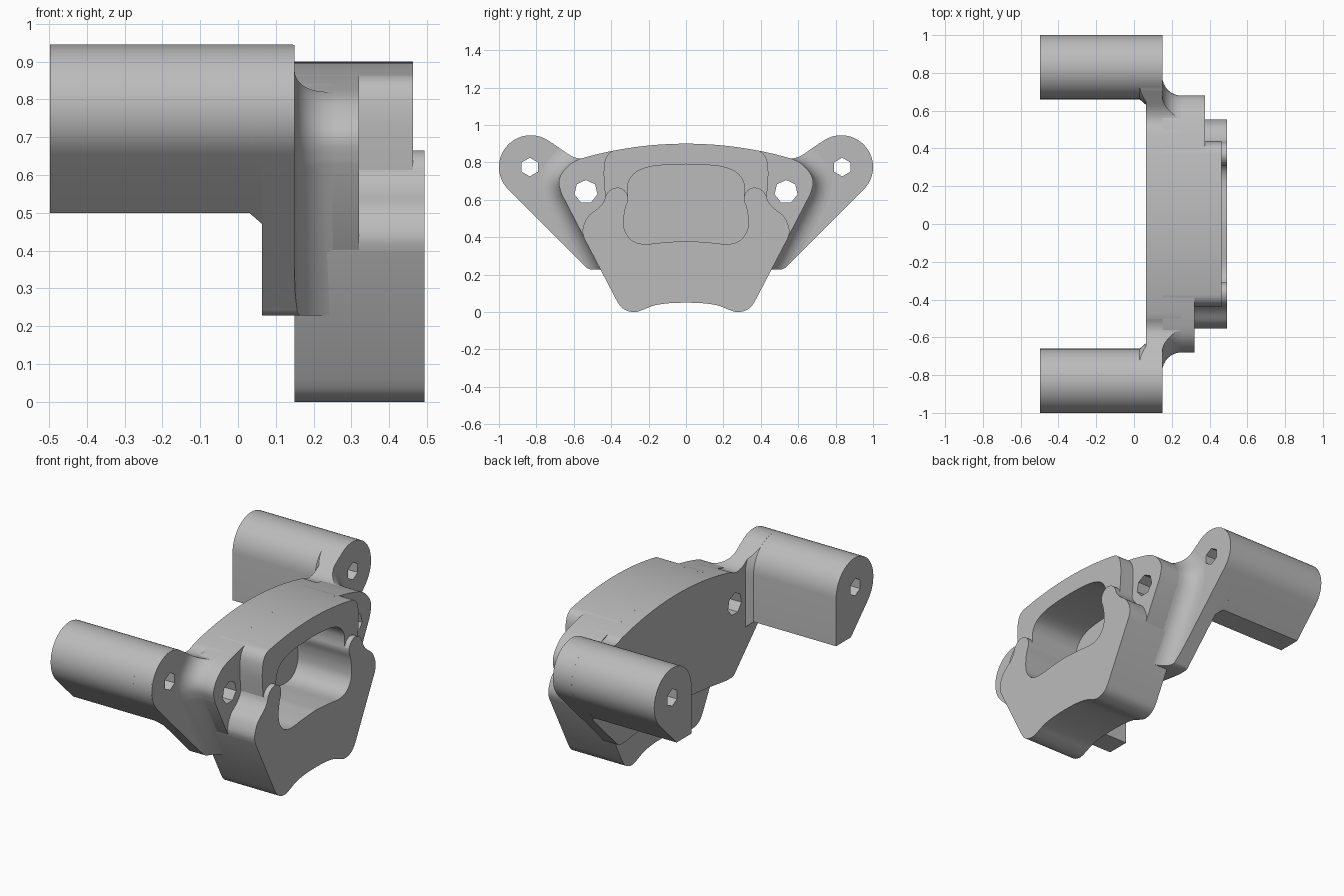
import bpy, bmesh, math
from mathutils import Vector

if "Cube" in bpy.data.objects:
    bpy.data.objects.remove(bpy.data.objects["Cube"], do_unlink=True)

grey = bpy.data.materials.new("plain grey")
grey.use_nodes = True
colour = (0.5, 0.5, 0.5, 1)
grey.diffuse_color = colour
grey.node_tree.nodes["Principled BSDF"].inputs["Base Color"].default_value = colour


def loft(name, rings):
    """Solid through (x, outline) rings, each outline being (y, z) points."""
    bm = bmesh.new()
    loops = [[bm.verts.new((x, y, z)) for y, z in pts] for x, pts in rings]
    for a, b in zip(loops, loops[1:]):
        for i in range(len(a)):
            j = (i + 1) % len(a)
            bm.faces.new((a[i], a[j], b[j], b[i]))
    bm.faces.new(loops[0][::-1])
    bm.faces.new(loops[-1])
    bmesh.ops.recalc_face_normals(bm, faces=bm.faces)
    mesh = bpy.data.meshes.new(name)
    bm.to_mesh(mesh)
    bm.free()
    mesh.materials.append(grey)
    obj = bpy.data.objects.new(name, mesh)
    bpy.context.collection.objects.link(obj)
    return obj


def prism(name, pts, x0, x1):
    return loft(name, [(x0, pts), (x1, pts)])


def flip(pts, side):
    return [(side * y, z) for y, z in pts]


def whole(half):
    """Close a half outline running from the top centre to the bottom centre."""
    return half + flip(half[1:-1][::-1], -1)


def arc(cy, cz, r, a0, a1, n):
    angles = [math.radians(a0 + (a1 - a0) * i / n) for i in range(n + 1)]
    return [(cy + r * math.cos(a), cz + r * math.sin(a)) for a in angles]


def crown(y0, y1, n=12):
    ys = [y0 + (y1 - y0) * i / n for i in range(n + 1)]
    return [(y, 0.9 - 0.25 * y * y) for y in ys]


def spline(pts, n=4):
    """Smooth open path through the points."""
    p = [Vector(q) for q in [pts[0]] + pts + [pts[-1]]]
    out = []
    for a, b, c, d in zip(p, p[1:], p[2:], p[3:]):
        for i in range(n):
            t = i / n
            q = b + (c - a) * t / 2 + (a * 2 - b * 5 + c * 4 - d) * t * t / 2
            q += (b * 3 - a - c * 3 + d) * t ** 3 / 2
            out.append(tuple(q))
    return out + [pts[-1]]


def offset(pts, dist):
    """Grow a clockwise outline outward."""
    out = []
    for i, p in enumerate(pts):
        p = Vector(p)
        a = (p - Vector(pts[i - 1])).normalized()
        b = (Vector(pts[(i + 1) % len(pts)]) - p).normalized()
        na, nb = Vector((-a.y, a.x)), Vector((-b.y, b.x))
        m = (na + nb) / max(1 + na.dot(nb), 0.4)
        out.append(tuple(p + m * dist))
    return out


def boolean(obj, tool, op="DIFFERENCE"):
    mod = obj.modifiers.new("cut", "BOOLEAN")
    mod.operation, mod.solver, mod.object = op, "EXACT", tool
    bpy.ops.object.select_all(action="DESELECT")
    bpy.context.view_layer.objects.active = obj
    obj.select_set(True)
    bpy.ops.object.modifier_apply(modifier=mod.name)


# Shared outlines
corner = spline([(0.5, 0.8375), (0.57, 0.817), (0.62, 0.79), (0.665, 0.74),
                 (0.68, 0.69), (0.665, 0.63)])
foot = spline([(0.37, 0.06), (0.345, 0.025), (0.31, 0.005), (0.27, 0),
               (0.23, 0.012), (0.17, 0.035), (0.09, 0.047), (0, 0.05)])
flange = whole(crown(0, 0.47) + corner + foot)
ear = whole(crown(0, 0.47)
            + spline([(0.5, 0.8375), (0.53, 0.824), (0.565, 0.82), (0.61, 0.833),
                      (0.66, 0.865), (0.71, 0.9)])
            + arc(0.83, 0.775, 0.17, 130, -45, 24)
            + spline([(0.545, 0.25), (0.53, 0.235), (0.51, 0.228)])
            + [(0.46, 0.228), (0.3, 0.25), (0.15, 0.265), (0, 0.27)])
post = [(0.66, 0.5)] + arc(0.83, 0.775, 0.17, 180, -45, 30) + [(0.795, 0.5)]

# Back plate with its two ears
parts = [prism("mount_plate", ear, 0.063, 0.15)]

# Lower cradle with the rounded lobes
lobe = spline([(0.3, 0.585), (0.315, 0.63), (0.335, 0.655), (0.365, 0.665),
               (0.4, 0.655), (0.425, 0.63), (0.44, 0.59), (0.47, 0.555),
               (0.52, 0.515), (0.545, 0.47), (0.553, 0.43), (0.545, 0.395)])
cradle = prism("lower_cradle", whole([(0, 0.58)] + lobe + foot), 0.15, 0.493)

# Upper arch
shoulder = spline([(0.39, 0.862), (0.415, 0.845), (0.433, 0.81), (0.44, 0.75),
                   (0.437, 0.68), (0.43, 0.6)])
arch = prism("upper_arch", whole(crown(0, 0.37) + shoulder
                                 + [(0.36, 0.5), (0, 0.5)]), 0.15, 0.463)

# Concave blend between the ears and the block
R = 0.1
rings = []
for i in range(9):
    a = math.pi / 2 * i / 8
    rings.append((0.15 + R * (1 - math.sin(a)), offset(flange, R * (1 - math.cos(a)))))
blend = loft("ear_blend", rings)
clip = prism("clip_helper", ear, -0.1, 0.4)
clip.hide_render = True
boolean(blend, clip, "INTERSECT")
parts += [cradle, arch, blend]

# Screw tabs, posts and the small collars at the post roots
for side, label, front in ((1, "left", 0.375), (-1, "right", 0.32)):
    tab = crown(0.36, 0.47, 4) + corner + [(0.546, 0.4), (0.53, 0.38), (0.36, 0.42)]
    parts.append(prism(label + "_screw_tab", flip(tab, side), 0.15, front))
    parts.append(prism(label + "_post", flip(post, side), -0.497, 0.145))
    collar = loft(label + "_post_collar", [(0.03, flip(post, side)),
                                           (0.07, flip(offset(post, 0.035), side))])
    boolean(collar, clip, "INTERSECT")
    parts.append(collar)

# Blind pocket in the middle
hollow = whole(spline([(0, 0.79), (0.1, 0.787), (0.2, 0.775), (0.27, 0.745),
                       (0.305, 0.7), (0.313, 0.65), (0.31, 0.6), (0.325, 0.55),
                       (0.333, 0.49), (0.325, 0.43), (0.285, 0.38), (0.22, 0.363),
                       (0.12, 0.372), (0, 0.38)]))
pocket = prism("pocket_helper", hollow, 0.14, 0.7)
for obj in (cradle, arch, blend):
    boolean(obj, pocket)

# Through holes in posts and tabs
helpers = [clip, pocket]
for side in (1, -1):
    for y, z, r, n in ((0.835, 0.775, 0.05, 6), (0.535, 0.643, 0.063, 7)):
        ring = arc(y, z, r, 90, 90 - 360 * (n - 1) / n, n - 1)
        drill = prism("drill_helper", flip(ring, side), -0.8, 0.8)
        helpers.append(drill)
        for obj in parts:
            ys = [v.co.y * side for v in obj.data.vertices]
            if min(ys) < y - r and max(ys) > y + r:
                boolean(obj, drill)

for obj in helpers:
    bpy.data.objects.remove(obj, do_unlink=True)

# Smooth curved walls, keep corners sharp
bpy.ops.object.select_all(action="DESELECT")
for obj in parts:
    obj.select_set(True)
bpy.context.view_layer.objects.active = parts[0]
bpy.ops.object.shade_smooth_by_angle(angle=math.radians(30))
